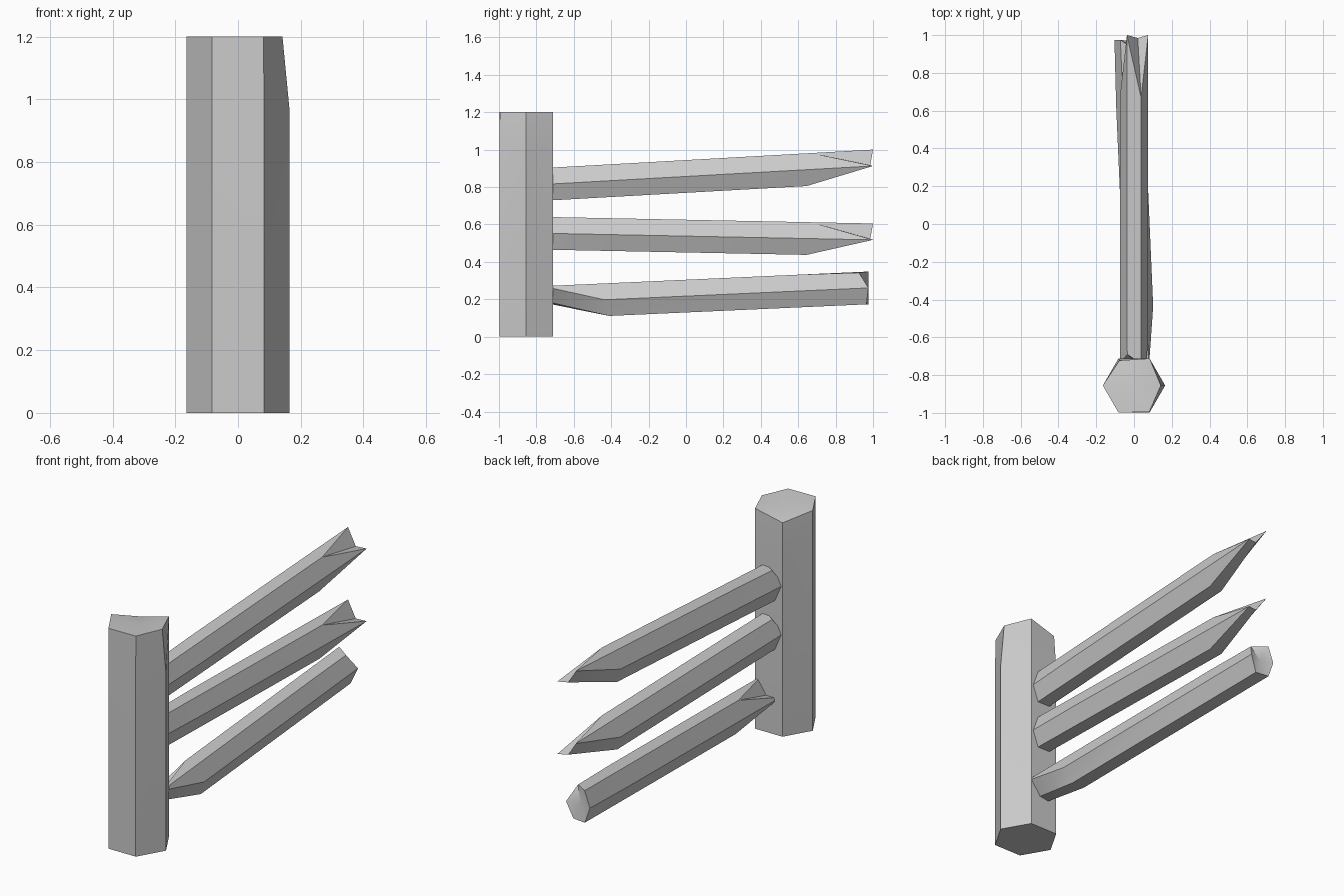
import bpy, bmesh
from math import cos, sin, radians
from mathutils import Vector

if "Cube" in bpy.data.objects:
    bpy.data.objects.remove(bpy.data.objects["Cube"])


def make_hex_rod(name, ru, rv, rings, tip, place, flat_start=False):
    """Six-sided rod. rings: lists of (length, side scale) per corner.
    tip: (u, v, length) of the splintered far end; place maps (u, v, t) to the world."""
    bm = bmesh.new()
    loops = []
    for ring in rings:
        loop = []
        for k, (t, s) in enumerate(ring):
            a = radians(60 * k)
            loop.append(bm.verts.new(place(ru * s * cos(a), rv * s * sin(a), t)))
        loops.append(loop)
    for lo, hi in zip(loops, loops[1:]):
        for k in range(6):
            j = (k + 1) % 6
            bm.faces.new((lo[k], lo[j], hi[j], hi[k]))
    if flat_start:
        bm.faces.new(loops[0])
    else:
        c = bm.verts.new(place(0, 0, 0.02))
        for k in range(6):
            bm.faces.new((c, loops[0][k], loops[0][(k + 1) % 6]))
    c = bm.verts.new(place(*tip))
    for k in range(6):
        bm.faces.new((c, loops[-1][k], loops[-1][(k + 1) % 6]))
    bmesh.ops.recalc_face_normals(bm, faces=bm.faces)
    me = bpy.data.meshes.new(name)
    bm.to_mesh(me)
    bm.free()
    ob = bpy.data.objects.new(name, me)
    bpy.context.collection.objects.link(ob)
    bpy.ops.object.select_all(action='DESELECT')
    ob.select_set(True)
    bpy.context.view_layer.objects.active = ob
    bpy.ops.object.shade_smooth_by_angle(angle=radians(40))
    return ob


def ring(ts, scales=(1,) * 6):
    return list(zip(ts, scales))


# Upright post with a chipped top
make_hex_rod("post", 0.165, 0.165,
             [ring([0] * 6),
              ring([0.96, 1.03, 0.97, 1.03, 1.03, 1.05]),
              ring([1.2, 1.2, 1.16, 1.2, 1.2, 1.2], [0.86, 1, 0.93, 1, 1, 0.98])],
             (0, 0, 1.19),
             lambda u, v, t: Vector((u, v - 0.855, t)), flat_start=True)

# Broken rails: one blunt end, one end split into two spikes
LENGTH = 1.74
BLUNT = [0, 0, 0.05, 0, 0.01, 0]
SPIKES = [LENGTH, 1.41, LENGTH, 1.41, 1.385, 1.385]


def make_rail(name, placer):
    make_hex_rod(name, 0.075, 0.101,
                 [ring(BLUNT, [0.92, 1, 0.95, 1, 1, 1]), ring([0.36] * 6), ring(SPIKES)],
                 (0.02, 0.005, LENGTH - 0.015), placer)


def upright(z0, slope):
    return lambda u, v, t: Vector((u, t - 0.74, z0 + slope * (t - 0.03) + v))


def flipped(u, v, t):
    y = 0.975 - t
    return Vector((0.025 - 0.0435 * (y + 0.4) - u, y, 0.199 + 0.045 * (y + 0.4) + v))


make_rail("top_rail", upright(0.817, 0.056))
make_rail("middle_rail", upright(0.552, -0.02))
make_rail("bottom_rail", flipped)
